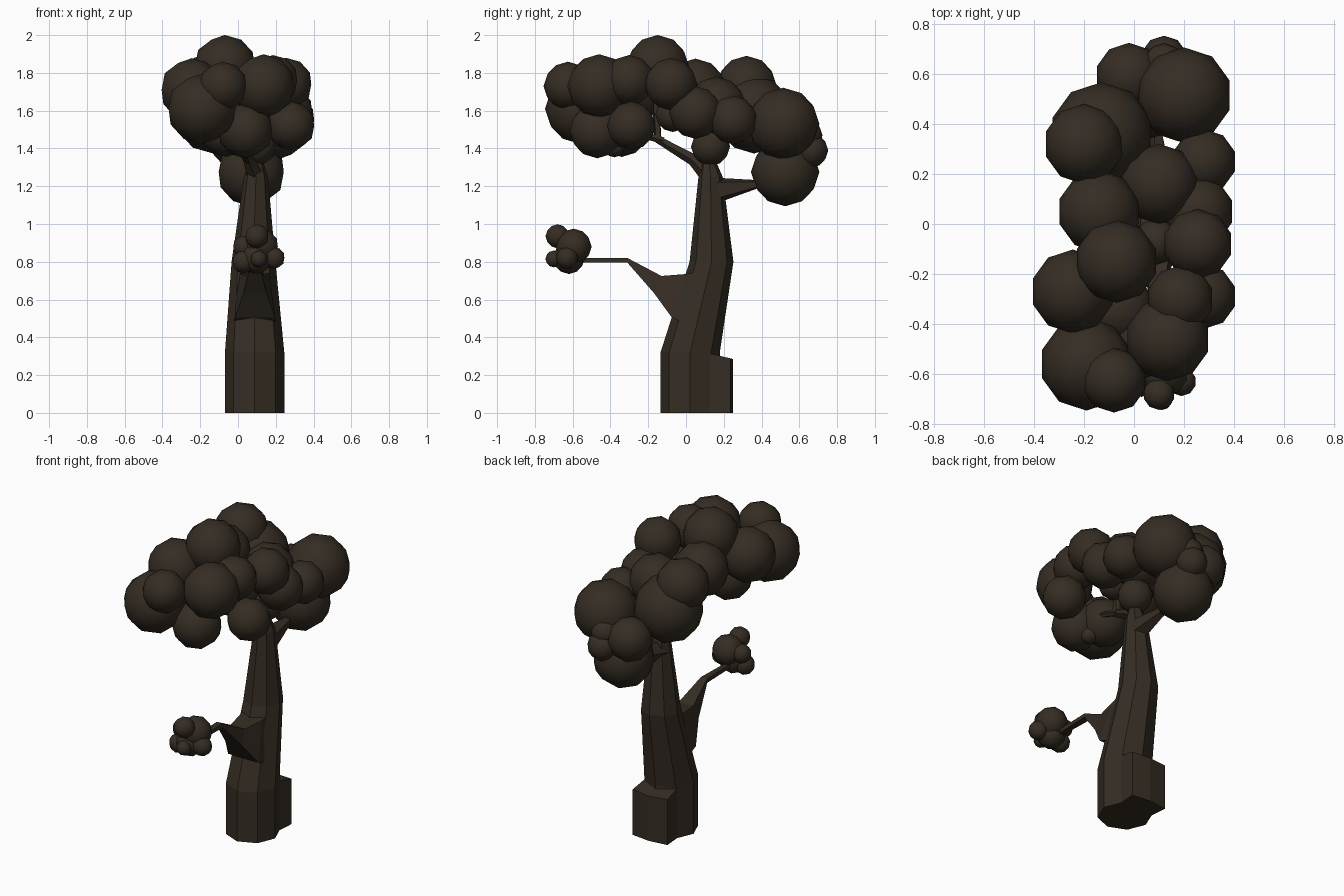
import bpy, bmesh, math
from mathutils import Vector

bark = bpy.data.materials.new("dark_brown")
bark.diffuse_color = (0.036, 0.026, 0.017, 1)


def finish(bm, name, smooth=False):
    bmesh.ops.recalc_face_normals(bm, faces=bm.faces)
    me = bpy.data.meshes.new(name)
    bm.to_mesh(me)
    bm.free()
    me.materials.append(bark)
    for p in me.polygons:
        p.use_smooth = smooth
    ob = bpy.data.objects.new(name, me)
    bpy.context.collection.objects.link(ob)
    return ob


def loft(name, rings):
    """Skin a list of equal-length point rings and cap both ends."""
    bm = bmesh.new()
    vs = [[bm.verts.new(p) for p in r] for r in rings]
    n = len(vs[0])
    for a, b in zip(vs, vs[1:]):
        for i in range(n):
            j = (i + 1) % n
            bm.faces.new((a[i], a[j], b[j], b[i]))
    bm.faces.new(vs[0])
    bm.faces.new(vs[-1])
    return finish(bm, name)


def circle(x, y, z, r, n=8):
    return [(x + r * math.cos(2 * math.pi * i / n),
             y + r * math.sin(2 * math.pi * i / n), z) for i in range(n)]


def limb(name, path, n=5):
    """Tapered branch along (x, y, z, radius) points."""
    rings = []
    for i, p in enumerate(path):
        a, b = path[max(i - 1, 0)], path[min(i + 1, len(path) - 1)]
        q = (Vector(b[:3]) - Vector(a[:3])).to_track_quat('Z', 'Y')
        rings.append([Vector(p[:3]) + q @ Vector(c)
                      for c in circle(0, 0, 0, p[3], n)])
    return loft(name, rings)


def clump(name, balls, grow):
    """Group of low-poly leaf balls given as (x, y, z, radius)."""
    bm = bmesh.new()
    for x, y, z, r in balls:
        res = bmesh.ops.create_icosphere(bm, subdivisions=2, radius=r * grow)
        bmesh.ops.translate(bm, verts=res["verts"], vec=(x, y, z))
    return finish(bm, name, True)


# Leaning eight-sided trunk
loft("trunk", [circle(0.088, 0.022, 0, 0.157), circle(0.088, 0.022, 0.32, 0.157),
               circle(0.082, 0.135, 0.8, 0.116), circle(0.095, 0.13, 1.25, 0.064),
               circle(0.095, 0.12, 1.34, 0.035)])

# Root block behind the trunk foot
foot = [(0.199, 0.10), (0.21, 0.235), (0.088, 0.25), (-0.034, 0.235), (-0.023, 0.10)]
loft("root_block", [[(x, y, 0) for x, y in foot],
                    [(x, y, 0.345 - 0.24 * y) for x, y in foot]])

# Wedge-shaped lower branch: bottom y, z, half width, then top y, z, half width
wedge = [(0.05, 0.45, 0.11, 0.10, 0.75, 0.09), (-0.075, 0.505, 0.107, 0.0, 0.735, 0.075),
         (-0.17, 0.635, 0.06, -0.13, 0.725, 0.05), (-0.31, 0.795, 0.022, -0.31, 0.82, 0.022),
         (-0.60, 0.795, 0.014, -0.60, 0.82, 0.014)]
loft("lower_branch", [[(0.09 - bw, by, bz), (0.09 + bw, by, bz),
                       (0.09 + tw, ty, tz), (0.09 - tw, ty, tz)]
                      for by, bz, bw, ty, tz, tw in wedge])

# Upper branches reaching into the crown
limb("back_branch", [(0.095, 0.13, 1.17, 0.075), (0.095, 0.20, 1.185, 0.062),
                     (0.09, 0.37, 1.21, 0.025), (0.07, 0.5, 1.25, 0.015)])
limb("front_branch", [(0.095, 0.13, 1.25, 0.05), (0.06, 0.04, 1.34, 0.033),
                      (0.01, -0.15, 1.45, 0.024), (-0.02, -0.16, 1.72, 0.018)])
limb("front_twig", [(0.02, -0.12, 1.44, 0.02), (0.04, -0.42, 1.53, 0.014)])
limb("middle_branch", [(0.095, 0.12, 1.3, 0.035), (0.1, 0.14, 1.55, 0.02)])

# Main leaf crown
clump("leaf_crown", [
    (0.20, 0.515, 1.53, 0.185), (0.07, 0.525, 1.275, 0.175), (0.12, 0.66, 1.39, 0.09),
    (-0.02, 0.59, 1.44, 0.13), (0.12, 0.64, 1.47, 0.08),
    (-0.13, 0.36, 1.58, 0.20), (-0.20, 0.32, 1.73, 0.155), (-0.14, 0.05, 1.71, 0.16),
    (0.10, 0.16, 1.62, 0.155), (0.26, 0.05, 1.59, 0.135), (0.28, 0.25, 1.55, 0.125),
    (0.10, 0.13, 1.41, 0.10), (0.255, -0.08, 1.74, 0.135), (-0.07, -0.15, 1.835, 0.16),
    (0.185, -0.30, 1.76, 0.13), (0.135, -0.46, 1.73, 0.163), (-0.08, -0.625, 1.73, 0.125),
    (-0.19, -0.56, 1.61, 0.18), (-0.245, -0.27, 1.71, 0.162), (0.28, -0.29, 1.52, 0.125),
    (0.04, -0.47, 1.495, 0.142), (-0.06, -0.34, 1.50, 0.14),
    (0.09, -0.07, 1.58, 0.09), (0.02, -0.38, 1.41, 0.055)], 1.035)

# Small leaf tuft on the lower branch
clump("leaf_tuft", [
    (0.10, -0.68, 0.935, 0.06), (0.12, -0.595, 0.88, 0.09), (0.19, -0.63, 0.82, 0.055),
    (0.03, -0.63, 0.80, 0.058), (0.11, -0.70, 0.815, 0.042), (0.10, -0.62, 0.82, 0.08),
    (0.03, -0.60, 0.88, 0.055)], 1.06)
